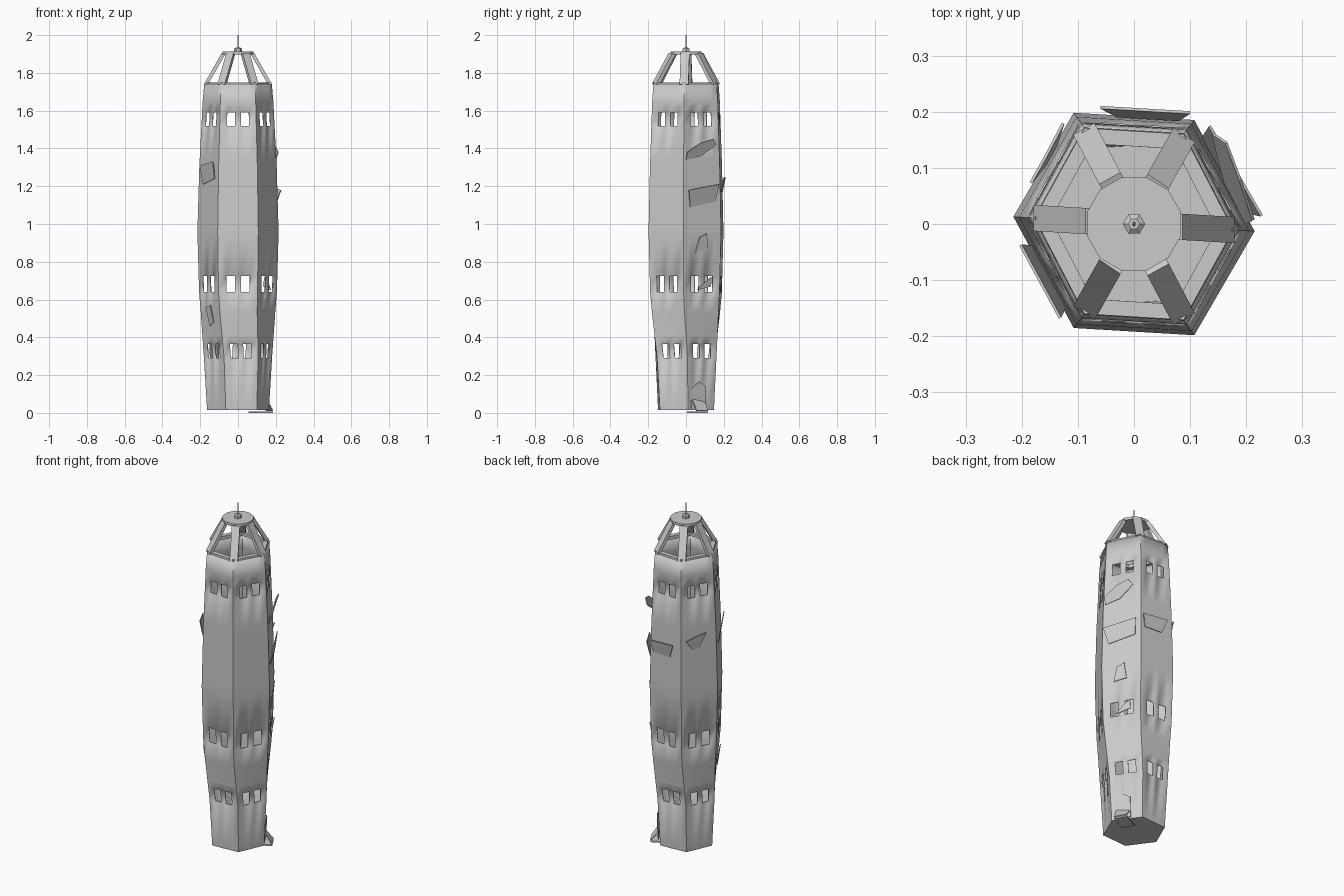
import bpy, bmesh
from math import sin, cos, radians, pi
from mathutils import Vector

if "Cube" in bpy.data.objects:
    bpy.data.objects.remove(bpy.data.objects["Cube"])

# tower profile: height, radius, twist in degrees, y stretch
LEVELS = [(.015, .165, 7, 1.0), (.29, .181, 6, 1.0), (.53, .197, 1, 1.03), (.64, .206, 0, 1.03),
          (.96, .215, 0, 1.03), (1.3, .205, 0, 1.04), (1.65, .187, 0, 1.07), (1.74, .179, 0, 1.08)]
WINDOWS = [(.29, .365), (.64, .725), (.935, 1.0), (1.26, 1.34), (1.52, 1.59)]


def level(z):
    z = max(LEVELS[0][0], min(LEVELS[-1][0], z))
    for a, b in zip(LEVELS, LEVELS[1:]):
        if z <= b[0]:
            t = (z - a[0]) / (b[0] - a[0])
            return [p + (q - p) * t for p, q in zip(a, b)][1:]


def skew(x, y, z, ys):
    return Vector((x, y * ys - .06 * x, z))


def corner(i, z, r=None):
    rad, rot, ys = level(z)
    a = i * pi / 3 + radians(rot)
    rad = r or rad
    return skew(rad * cos(a), rad * sin(a), z, ys)


def make(name, verts, faces, thick=0, offset=-1, merge=False, smooth=None):
    me = bpy.data.meshes.new(name)
    me.from_pydata([tuple(v) for v in verts], [], faces)
    bm = bmesh.new()
    bm.from_mesh(me)
    if merge:
        bmesh.ops.remove_doubles(bm, verts=bm.verts, dist=1e-5)
    bmesh.ops.recalc_face_normals(bm, faces=bm.faces)
    bm.to_mesh(me)
    bm.free()
    if smooth:
        me.polygons.foreach_set("use_smooth", [True] * len(me.polygons))
        me.set_sharp_from_angle(angle=radians(smooth))
    ob = bpy.data.objects.new(name, me)
    bpy.context.collection.objects.link(ob)
    if thick:
        m = ob.modifiers.new("thickness", "SOLIDIFY")
        m.thickness, m.offset = thick, offset
    return ob


def loft(name, rings, closed=False):
    n = len(rings[0])
    verts = [v for r in rings for v in r]
    k = len(rings)
    faces = [(a * n + i, a * n + (i + 1) % n, (a + 1) % k * n + (i + 1) % n, (a + 1) % k * n + i)
             for a in range(k if closed else k - 1) for i in range(n)]
    if not closed:
        faces += [tuple(range(n)), tuple(range((k - 1) * n, k * n))]
    return make(name, verts, faces)


# hexagonal wall shell: grid per side, window cells left out, closed floor
zs = sorted({l[0] for l in LEVELS} | {z for w in WINDOWS for z in w} | {.41})
us = [0, .2, .42, .58, .8, 1]
verts, faces = [], []
for side in range(6):
    for z0, z1 in zip(zs, zs[1:]):
        for k in range(5):
            if (z0, z1) in WINDOWS and k in (1, 3):
                continue
            n = len(verts)
            for u, z in ((us[k], z0), (us[k + 1], z0), (us[k + 1], z1), (us[k], z1)):
                verts.append(corner(side, z).lerp(corner(side + 1, z), u))
            faces.append((n, n + 1, n + 2, n + 3))
rim = [corner(s, zs[0]).lerp(corner(s + 1, zs[0]), u) for s in range(6) for u in us[:-1]]
faces.append(tuple(range(len(verts), len(verts) + len(rim))))
verts += rim
make("tower_wall", verts, faces, .006, merge=True, smooth=25)

# crown rim ring
loft("crown_rim", [[corner(i, z, r) for i in range(6)] for z, r in
                   ((1.73, .179), (1.75, .177), (1.75, .148), (1.73, .148))], closed=True)

# sloping crown posts
for i in range(6):
    a = i * pi / 3
    def post_pt(r, w, z):
        return skew(r * cos(a) - w * sin(a), r * sin(a) + w * cos(a), z, 1.06)
    loft(f"crown_post_{i}", [[post_pt(r + d, w, z + d * .4) for d, w in
                              ((-.009, -.022), (.009, -.022), (.009, .022), (-.009, .022))]
                             for r, z in ((.17, 1.738), (.077, 1.902))])


# roof disc, finial base and spire
def prism(name, n, rz, turn=0):
    loft(name, [[(r * cos(turn + i * 2 * pi / n), r * sin(turn + i * 2 * pi / n), z)
                 for i in range(n)] for r, z in rz])


prism("roof_disc", 12, [(.086, 1.897), (.086, 1.913)], pi / 12)
prism("finial", 6, [(.02, 1.913), (.02, 1.928), (.01, 1.935)])
prism("spire", 6, [(.004, 1.93), (.002, 2.0)])


# loose plates on the walls: (sideways, height, distance off wall)
def plate(name, angle, pts, thick=.005):
    a = radians(angle)
    out = []
    for s, z, d in pts:
        rad, _, ys = level(z)
        r = rad * cos(pi / 6) + d
        out.append(skew(r * cos(a) - s * sin(a), r * sin(a) + s * cos(a), z, ys))
    make(name, out, [tuple(range(len(out)))], thick, 0)


plate("plate_upper_right", 30, [(-.09, 1.34, .004), (-.09, 1.38, .02), (-.02, 1.43, .035),
                                (.045, 1.45, .045), (.07, 1.42, .03), (-.01, 1.36, .006)])
plate("plate_mid_right", 30, [(-.07, 1.09, .003), (.075, 1.12, .003), (.085, 1.21, .025), (-.09, 1.18, .03)])
plate("plate_low_right", 30, [(-.04, .85, .004), (.03, .86, .004), (.02, .95, .012), (-.02, .93, .012)])
plate("plate_lower_right", 30, [(-.03, .65, .005), (.05, .67, .005), (.05, .72, .012), (.01, .69, .01)])
plate("awning_back", 90, [(-.08, 1.17, .003), (.03, 1.17, .003), (.06, 1.25, .018), (-.1, 1.24, .018)])
plate("plate_left_front", 210, [(-.05, 1.21, .004), (.07, 1.24, .004), (.08, 1.33, .022), (-.06, 1.31, .022)])
plate("plate_left_low", 210, [(0, .46, .004), (.04, .48, .004), (.03, .57, .012), (-.02, .56, .012)])
plate("plate_left_back", 150, [(-.08, 1.28, .014), (-.04, 1.22, .004), (0, 1.23, .004), (.04, 1.31, .012),
                               (-.01, 1.3, .012)])

# door panel, sloping hood and entrance step
plate("door", 30, [(-.045, .02, .006), (.04, .02, .006), (.04, .14, .006), (0, .165, .006), (-.045, .13, .006)])
plate("entrance_ramp", 30, [(-.04, .075, .004), (.035, .06, .004), (.035, .012, .05), (-.035, .012, .05)])
plate("entrance_step", 30, [(-.035, .004, -.06), (.035, .004, -.06), (.035, .004, .05), (-.035, .004, .05)], .008)
